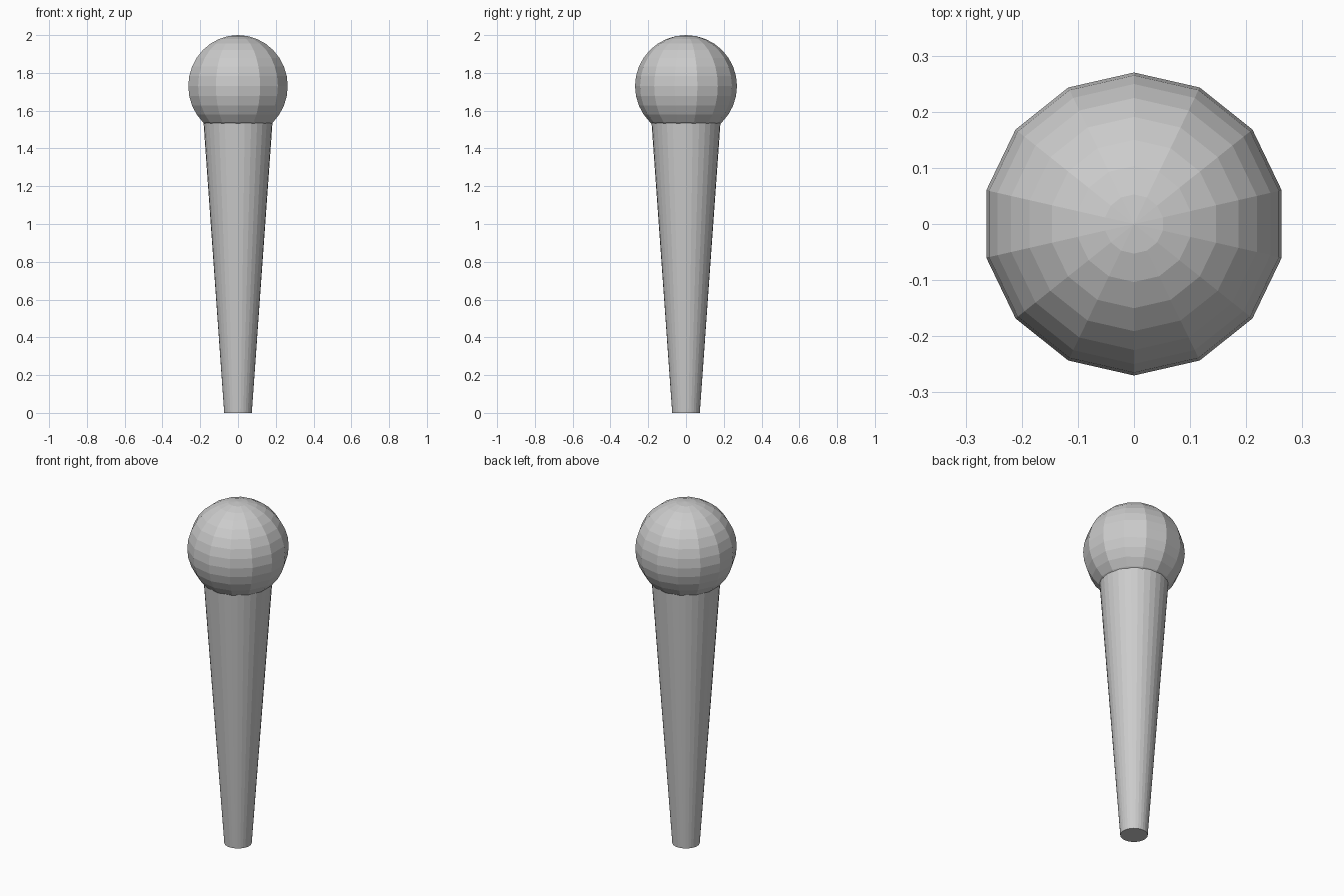
import bpy

if "Cube" in bpy.data.objects:
    bpy.data.objects.remove(bpy.data.objects["Cube"])

SPHERE_R = 0.27
BASE_R = 0.073
NECK_R = 0.187
NECK_Z = 1.6      # handle top, hidden inside the ball

# Tapered handle
bpy.ops.mesh.primitive_cone_add(vertices=32, radius1=BASE_R, radius2=NECK_R,
                                depth=NECK_Z, location=(0, 0, NECK_Z / 2))
bpy.context.object.name = "handle"

# Faceted ball head
bpy.ops.mesh.primitive_uv_sphere_add(segments=14, ring_count=16, radius=SPHERE_R,
                                     location=(0, 0, 2 - SPHERE_R))
bpy.context.object.name = "ball_head"
